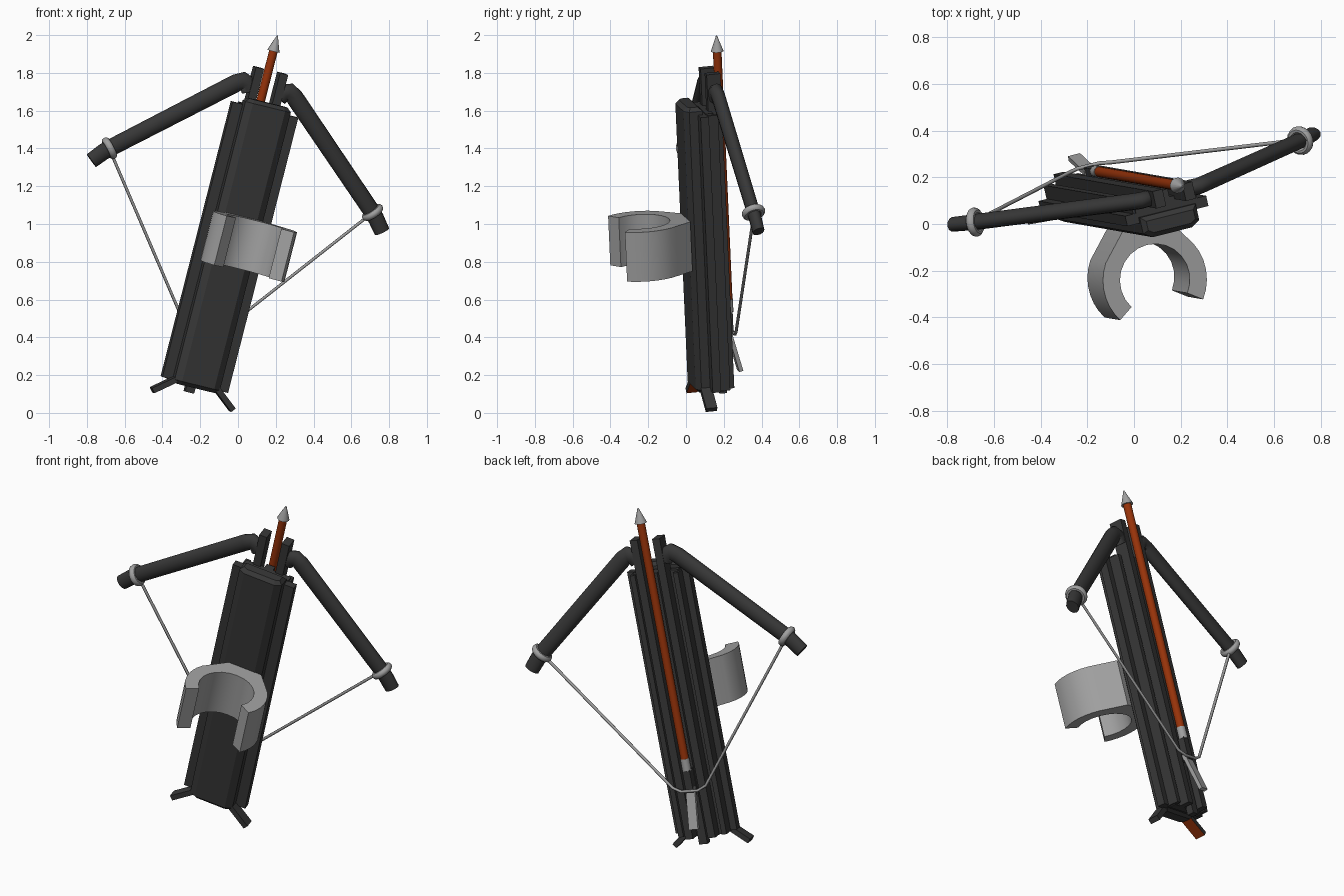
import bpy, bmesh, math
from mathutils import Matrix, Vector

cube = bpy.data.objects.get("Cube")
if cube:
    bpy.data.objects.remove(cube, do_unlink=True)

# Tilted frame of the weapon: across, back, along
along = Vector((0.247, -0.043, 0.968)).normalized()
across = Vector((0.943, 0.237, -0.237))
across = (across - along * across.dot(along)).normalized()
back = along.cross(across)
FRAME = Matrix((across, back, along)).transposed().to_4x4()
FRAME.translation = across * -0.245 + Vector((0.018, 0, -0.012))


def material(name, color):
    m = bpy.data.materials.new(name)
    m.use_nodes = True
    m.diffuse_color = (*color, 1)
    m.node_tree.nodes["Principled BSDF"].inputs["Base Color"].default_value = (*color, 1)
    return m


DARK = material("charcoal", (0.038, 0.038, 0.038))
GREY = material("steel grey", (0.35, 0.35, 0.35))
RED = material("red brown wood", (0.31, 0.033, 0.003))


def finish(name, bm, mat, smooth=False):
    bmesh.ops.recalc_face_normals(bm, faces=bm.faces)
    me = bpy.data.meshes.new(name)
    bm.to_mesh(me)
    bm.free()
    me.materials.append(mat)
    ob = bpy.data.objects.new(name, me)
    bpy.context.collection.objects.link(ob)
    ob.matrix_world = FRAME
    if smooth:
        bpy.ops.object.select_all(action='DESELECT')
        ob.select_set(True)
        bpy.context.view_layer.objects.active = ob
        bpy.ops.object.shade_smooth_by_angle(angle=math.radians(35))
    return ob


def prism(name, profile, low, high, mat, bevel=0, smooth=False):
    """Cross-section extruded along the stock."""
    bm = bmesh.new()
    base = bm.faces.new([bm.verts.new((w, n, low)) for w, n in profile])
    top = bmesh.ops.extrude_face_region(bm, geom=[base])["geom"]
    bmesh.ops.translate(bm, verts=[v for v in top if isinstance(v, bmesh.types.BMVert)],
                        vec=(0, 0, high - low))
    if bevel:
        ends = [e for e in bm.edges if abs(e.verts[0].co.z - e.verts[1].co.z) < 1e-5]
        bmesh.ops.bevel(bm, geom=ends, offset=bevel, segments=1, affect='EDGES')
    return finish(name, bm, mat, smooth)


def bar(name, w, n, low, high, mat):
    """Rectangular bar, w and n are ranges."""
    return prism(name, [(w[0], n[0]), (w[1], n[0]), (w[1], n[1]), (w[0], n[1])], low, high, mat)


def rod(name, n, low, high, r1, r2, mat):
    """Round part on the arrow's axis."""
    bm = bmesh.new()
    bmesh.ops.create_cone(bm, cap_ends=True, segments=16, radius1=r1, radius2=r2,
                          depth=high - low,
                          matrix=Matrix.Translation((0, n, (low + high) / 2)))
    return finish(name, bm, mat, True)


def tube(name, points, radii, depth, mat, resolution):
    """Swept round section with a radius at each point."""
    cu = bpy.data.curves.new(name, 'CURVE')
    cu.dimensions = '3D'
    cu.bevel_depth = depth
    cu.bevel_resolution = resolution
    cu.use_fill_caps = True
    sp = cu.splines.new('POLY')
    sp.points.add(len(points) - 1)
    for p, co, r in zip(sp.points, points, radii):
        p.co = (*co, 1)
        p.radius = r
    cu.materials.append(mat)
    ob = bpy.data.objects.new(name, cu)
    bpy.context.collection.objects.link(ob)
    ob.matrix_world = FRAME
    bpy.ops.object.select_all(action='DESELECT')
    ob.select_set(True)
    bpy.context.view_layer.objects.active = ob
    bpy.ops.object.convert(target='MESH')
    return bpy.context.object


def beam(name, start, end, width, thick, mat):
    """Flat box between two points, wide in the given axis."""
    a, b = Vector(start), Vector(end)
    d = (b - a).normalized()
    x = Vector(width).normalized()
    rot = Matrix((x, d.cross(x), d)).transposed().to_4x4()
    bm = bmesh.new()
    bmesh.ops.create_cube(bm, size=1, matrix=Matrix.Translation((a + b) / 2) @ rot
                          @ Matrix.Diagonal((Vector(width).length, thick, (b - a).length, 1)))
    return finish(name, bm, mat)


# Stock: chamfered front block, side wings and stepped back
prism("stock_block", [(-0.09, 0.095), (0.09, 0.095), (0.127, 0.118),
                      (0.127, 0.19), (-0.127, 0.19), (-0.127, 0.118)], 0.075, 1.635, DARK, 0.02)
bar("stock_wings", (-0.183, 0.185), (0.165, 0.21), 0.09, 1.595, DARK)
bar("stock_back", (-0.135, 0.135), (0.205, 0.245), 0.08, 1.6, DARK)
bar("centre_rail", (-0.025, 0.025), (0.24, 0.28), 0.04, 1.6, DARK)
for side, label in ((-1, "right"), (1, "left")):
    # Rails that flank the arrow and hold the bow
    bar(label + "_rail", sorted((side * 0.045, side * 0.09)), (0.23, 0.305), 0.08, 1.8, DARK)
    bar(label + "_edge_strip", sorted((side * 0.115, side * 0.145)), (0.2, 0.27), 0.085, 1.59, DARK)

    # Bow arm, oval in section, with a bent blunt tip
    path = [(0.082, 0.27, 1.665), (0.1, 0.27, 1.7), (0.13, 0.27, 1.712), (0.165, 0.272, 1.69),
            (0.72, 0.3, 1.21), (0.765, 0.303, 1.168), (0.815, 0.306, 1.108)]
    arm = tube(label + "_bow_arm", [(side * w, n, u) for w, n, u in path],
               (0.9, 1, 1, 1, 0.95, 0.92, 0.88), 0.048, DARK, 4)
    for vert in arm.data.vertices:
        middle = 0.265 + 0.05 * abs(vert.co.x)
        vert.co.y = middle + (vert.co.y - middle) * 0.75

    # String ring around the arm
    bend = [(math.cos(t * math.tau / 20), math.sin(t * math.tau / 20)) for t in range(20)]
    axis = Vector((side * 0.75, 0.04, -0.66)).normalized()
    u = axis.cross(Vector((0, 1, 0))).normalized()
    v = axis.cross(u)
    hub = Vector((side * 0.738, 0.301, 1.195))
    bm = bmesh.new()
    loops = []
    for c, s in bend:
        out = u * c + v * s
        loops.append([bm.verts.new(hub + out * (0.046 + 0.017 * a) + axis * 0.019 * b)
                      for a, b in bend[::2]])
    for i, loop in enumerate(loops):
        other = loops[(i + 1) % len(loops)]
        for j in range(len(loop)):
            k = (j + 1) % len(loop)
            bm.faces.new((loop[j], loop[k], other[k], other[j]))
    finish(label + "_string_ring", bm, GREY, True)

    # Splayed foot at the lower end
    foot = beam(label + "_foot", (side * 0.08, 0.145, 0.125), (side * 0.225, 0.145, 0.01),
                (0, 0.06, 0), 0.03, DARK)
    if side < 0:
        foot.data.materials.append(RED)
        for f in foot.data.polygons:
            f.material_index = int(f.normal.z < -0.7)

# Bow string
tube("bow_string", [(-0.72, 0.305, 1.17), (-0.1, 0.325, 0.385), (-0.05, 0.332, 0.362),
                    (0.05, 0.332, 0.362), (0.1, 0.325, 0.385), (0.72, 0.305, 1.17)],
     [1] * 6, 0.0085, GREY, 1)

# Arrow, nock and release lever
rod("arrow_shaft", 0.314, 0.54, 1.91, 0.023, 0.023, RED)
rod("arrow_head", 0.314, 1.9, 1.985, 0.034, 0.003, GREY)
rod("arrow_collar", 0.314, 0.475, 0.545, 0.025, 0.025, GREY)
bar("nock_block", (-0.022, 0.022), (0.27, 0.33), 0.35, 0.48, DARK)
beam("release_lever", (0, 0.305, 0.38), (0, 0.362, 0.15), (0.055, 0, 0), 0.022, GREY)

# Open arm clip on the front, with a flared foot against the stock
CW, CN = 0.02, -0.147


def arc(radius, start, stop, steps):
    angles = [math.radians(start + (stop - start) * i / steps) for i in range(steps + 1)]
    return [(CW + radius * math.cos(a), CN + radius * math.sin(a)) for a in angles]


outline = (arc(0.23, -35, 40, 7) + [(CW + 0.11, 0.097), (CW - 0.085, 0.097)]
           + arc(0.23, 148, 215, 7) + arc(0.155, 215, -35, 16))
prism("arm_clip", outline, 0.75, 1.02, GREY, smooth=True)
